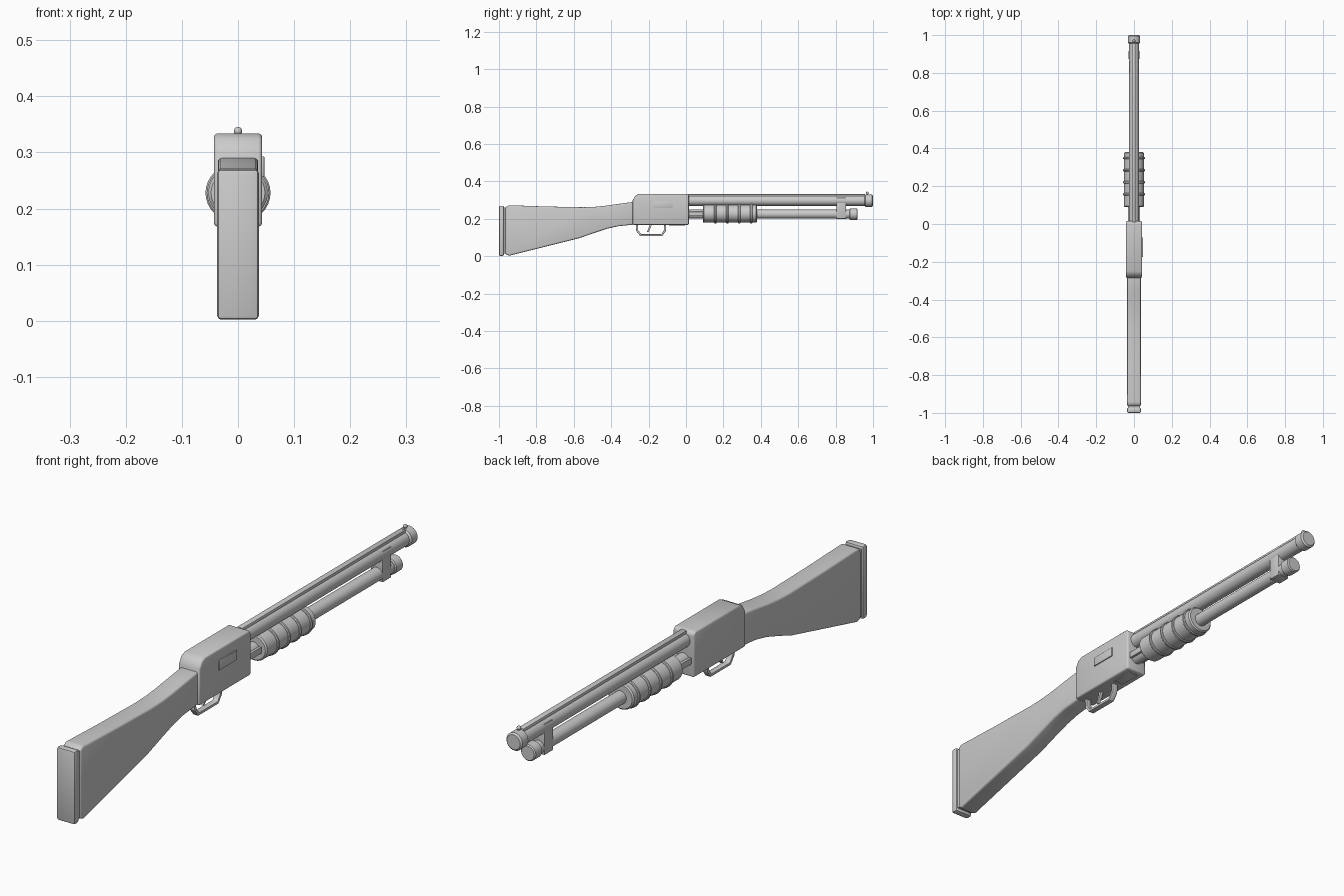
import bpy, bmesh, math
from mathutils import Vector

cube = bpy.data.objects.get("Cube")
if cube:
    bpy.data.objects.remove(cube, do_unlink=True)

grey = bpy.data.materials.new("plain grey")
grey.use_nodes = True
COLOR = (0.6, 0.6, 0.6, 1)
grey.diffuse_color = COLOR
grey.node_tree.nodes["Principled BSDF"].inputs["Base Color"].default_value = COLOR


def finish(name, bm, bevel=0, segments=2):
    bmesh.ops.recalc_face_normals(bm, faces=bm.faces)
    mesh = bpy.data.meshes.new(name)
    bm.to_mesh(mesh)
    bm.free()
    mesh.materials.append(grey)
    ob = bpy.data.objects.new(name, mesh)
    bpy.context.collection.objects.link(ob)
    bpy.ops.object.select_all(action='DESELECT')
    ob.select_set(True)
    bpy.context.view_layer.objects.active = ob
    if bevel:
        mod = ob.modifiers.new("soft edges", 'BEVEL')
        mod.width = bevel
        mod.segments = segments
        mod.limit_method = 'ANGLE'
        mod.angle_limit = math.radians(35)
        bpy.ops.object.modifier_apply(modifier=mod.name)
    bpy.ops.object.shade_smooth_by_angle(angle=math.radians(35))
    return ob


def side_profile(name, points, half_width, bevel=0, segments=2):
    """Extrude a (y, z) outline across x."""
    bm = bmesh.new()
    face = bm.faces.new([bm.verts.new((-half_width, y, z)) for y, z in points])
    new = bmesh.ops.extrude_face_region(bm, geom=[face])["geom"]
    verts = [v for v in new if isinstance(v, bmesh.types.BMVert)]
    bmesh.ops.translate(bm, verts=verts, vec=(2 * half_width, 0, 0))
    return finish(name, bm, bevel, segments)


def box(name, x, y, z, bevel=0):
    """Box from (low, high) ranges."""
    bm = bmesh.new()
    bmesh.ops.create_cube(bm, size=1)
    for v in bm.verts:
        v.co = Vector([(a + b) / 2 + c * (b - a) for (a, b), c in zip((x, y, z), v.co)])
    return finish(name, bm, bevel)


def lathe(name, points, z, squash=1.0, sides=32):
    """Turn a (y, radius) profile about a lengthwise axis at height z."""
    bm = bmesh.new()
    rings = []
    for y, r in points:
        ring = []
        for i in range(sides):
            a = math.tau * i / sides
            ring.append(bm.verts.new((r * math.cos(a), y, z + squash * r * math.sin(a))))
        rings.append(ring)
    for a, b in zip(rings, rings[1:]):
        for i in range(sides):
            j = (i + 1) % sides
            bm.faces.new((a[i], a[j], b[j], b[i]))
    bm.faces.new(rings[0])
    bm.faces.new(rings[-1])
    return finish(name, bm)


def capped(y0, y1, r, c):
    return [(y0, r - c), (y0 + c, r), (y1 - c, r), (y1, r - c)]


# Stock and butt pad
side_profile("stock", [
    (-0.965, 0.262), (-0.95, 0.273), (-0.75, 0.266), (-0.55, 0.262), (-0.49, 0.264),
    (-0.43, 0.27), (-0.36, 0.28), (-0.27, 0.292), (-0.27, 0.17), (-0.36, 0.161),
    (-0.42, 0.148), (-0.49, 0.125), (-0.57, 0.097), (-0.945, 0.003), (-0.965, 0.01)],
    0.036, 0.008, 3)
box("butt_spacer", (-0.031, 0.031), (-0.985, -0.955), (0.014, 0.26))
box("butt_pad", (-0.037, 0.037), (-1.0, -0.973), (0.002, 0.27), 0.007)

# Receiver with its side port and loading port
side_profile("receiver", [
    (-0.285, 0.168), (0.015, 0.168), (0.015, 0.325), (0.005, 0.334),
    (-0.25, 0.334), (-0.27, 0.325), (-0.285, 0.3)], 0.043, 0.008, 3)
box("ejection_port", (0.03, 0.047), (-0.175, -0.072), (0.257, 0.293), 0.002)
box("loading_port", (-0.02, 0.02), (-0.09, -0.005), (0.165, 0.18), 0.001)

# Barrel, muzzle ring, sighting rib and bead
lathe("barrel", [(0.0, 0.027), (0.97, 0.027)], 0.297)
lathe("muzzle_ring", capped(0.955, 1.0, 0.033, 0.006), 0.297)
box("sighting_rib", (-0.011, 0.011), (0.01, 0.957), (0.315, 0.332), 0.002)
lathe("sight_post", [(0.965, 0.004), (0.973, 0.004)], 0.333, 1.5, 12)
bm = bmesh.new()
bmesh.ops.create_uvsphere(bm, u_segments=16, v_segments=10, radius=0.0075)
bmesh.ops.translate(bm, verts=bm.verts, vec=(0, 0.969, 0.338))
finish("sight_bead", bm)

# Magazine tube, cap and barrel band
lathe("magazine_tube", [(0.0, 0.024), (0.89, 0.024)], 0.225)
lathe("magazine_cap", capped(0.873, 0.917, 0.03, 0.004), 0.225)
box("barrel_band", (-0.024, 0.024), (0.805, 0.855), (0.2, 0.313), 0.002)

# Pump grip with raised rings, and the bars joining it to the receiver
lathe("pump_grip", capped(0.09, 0.38, 0.053, 0.005), 0.228, 0.92)
for i in range(4):
    y = 0.157 + i * 0.064
    lathe(f"grip_ring_{i + 1}", capped(y - 0.006, y + 0.006, 0.058, 0.003), 0.228, 0.92)
for side, s in (("left", 1), ("right", -1)):
    x = sorted((s * 0.022, s * 0.032))
    box(f"action_bar_{side}", x, (0.0, 0.11), (0.215, 0.238), 0.001)

# Trigger guard: a flat strip following an open loop
outer = [(-0.268, 0.175), (-0.266, 0.135), (-0.245, 0.108), (-0.128, 0.108),
         (-0.108, 0.135), (-0.106, 0.175)]
inner = [(-0.116, 0.175), (-0.118, 0.14), (-0.133, 0.118), (-0.24, 0.118),
         (-0.256, 0.14), (-0.258, 0.175)]
side_profile("trigger_guard", outer + inner, 0.011, 0.002)
side_profile("trigger", [
    (-0.193, 0.175), (-0.2, 0.15), (-0.21, 0.13), (-0.202, 0.128),
    (-0.191, 0.148), (-0.18, 0.175)], 0.006, 0.001)
